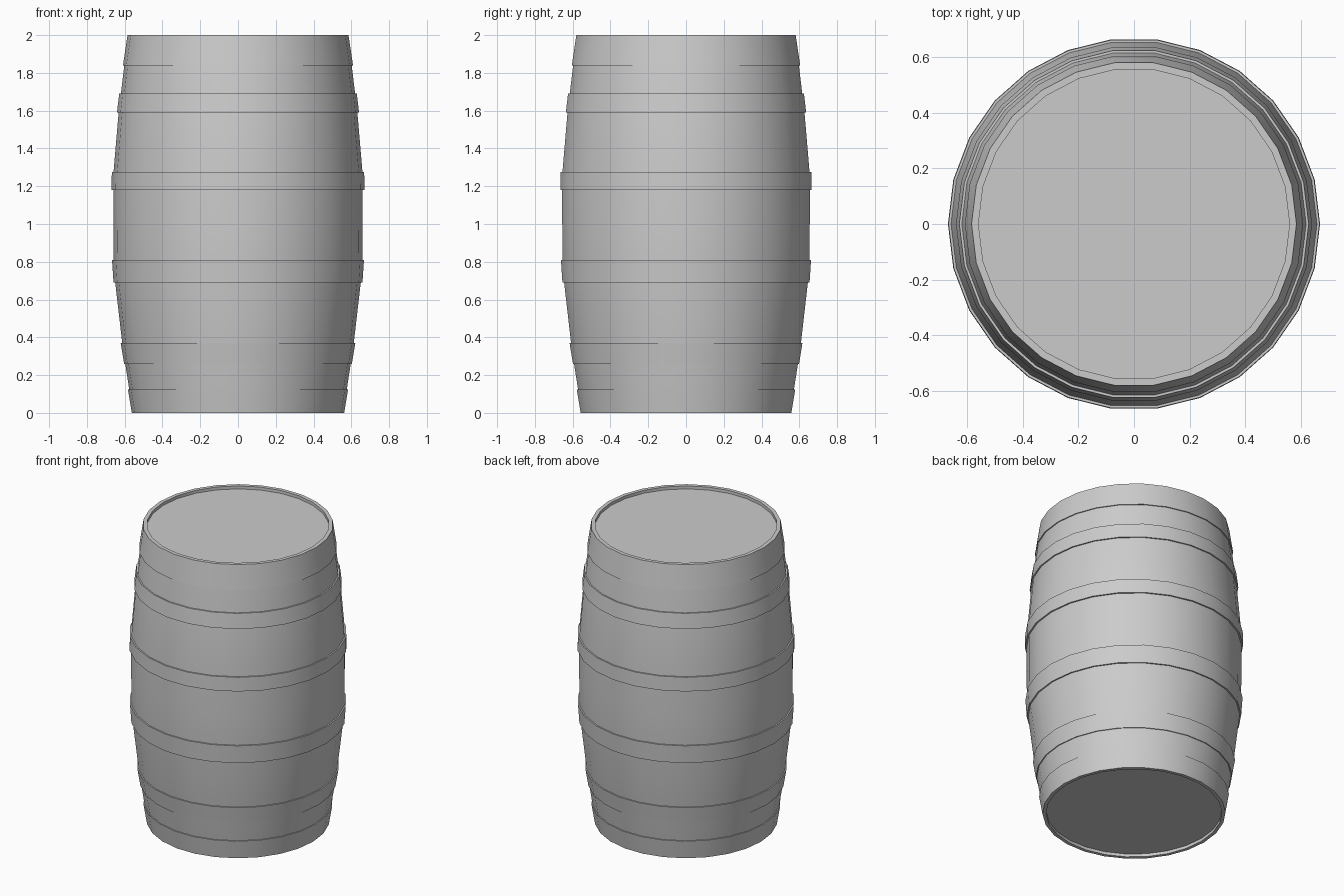
import bpy, bmesh, math

if "Cube" in bpy.data.objects:
    bpy.data.objects.remove(bpy.data.objects["Cube"])

SIDES = 26


def lathe(name, profile, closed=False):
    """Spin an (r, z) profile about z; r = 0 ends collapse into a cap."""
    bm = bmesh.new()
    rings = []
    for r, z in profile:
        ring = [bm.verts.new((r * math.cos(math.tau * i / SIDES),
                              r * math.sin(math.tau * i / SIDES), z))
                for i in range(SIDES)]
        rings.append(ring)
    pairs = list(zip(rings, rings[1:]))
    if closed:
        pairs.append((rings[-1], rings[0]))
    for a, b in pairs:
        for i in range(SIDES):
            j = (i + 1) % SIDES
            bm.faces.new((a[i], a[j], b[j], b[i]))
    # flat heads close an open profile
    if not closed:
        bm.faces.new(rings[0])
        bm.faces.new(rings[-1])
    bmesh.ops.recalc_face_normals(bm, faces=bm.faces)
    mesh = bpy.data.meshes.new(name)
    bm.to_mesh(mesh)
    bm.free()
    obj = bpy.data.objects.new(name, mesh)
    bpy.context.collection.objects.link(obj)
    bpy.ops.object.select_all(action='DESELECT')
    obj.select_set(True)
    bpy.context.view_layer.objects.active = obj
    bpy.ops.object.shade_smooth_by_angle(angle=math.radians(30))
    return obj


# Bulging staves with a recessed head at each end
lathe("barrel_body", [
    (0.54, 0.02), (0.54, 0.0), (0.555, 0.0), (0.576, 0.125), (0.597, 0.26),
    (0.613, 0.37), (0.65, 0.69), (0.658, 0.81), (0.66, 1.0), (0.66, 1.18),
    (0.659, 1.275), (0.632, 1.59), (0.62, 1.69), (0.602, 1.84),
    (0.58, 2.0), (0.56, 2.0), (0.56, 1.98)])

# Metal hoops: bottom z, bottom radius, top z, top radius
hoops = [
    ("bottom_end_hoop", 0.0, 0.562, 0.125, 0.583),
    ("lower_hoop", 0.26, 0.603, 0.37, 0.621),
    ("lower_belly_hoop", 0.69, 0.659, 0.81, 0.667),
    ("upper_belly_hoop", 1.18, 0.67, 1.275, 0.668),
    ("upper_hoop", 1.59, 0.641, 1.69, 0.629),
    ("top_end_hoop", 1.84, 0.609, 2.0, 0.585),
]
for name, z0, r0, z1, r1 in hoops:
    lathe(name, [(r0 - 0.015, z0), (r0, z0), (r1, z1), (r1 - 0.015, z1)],
          closed=True)
